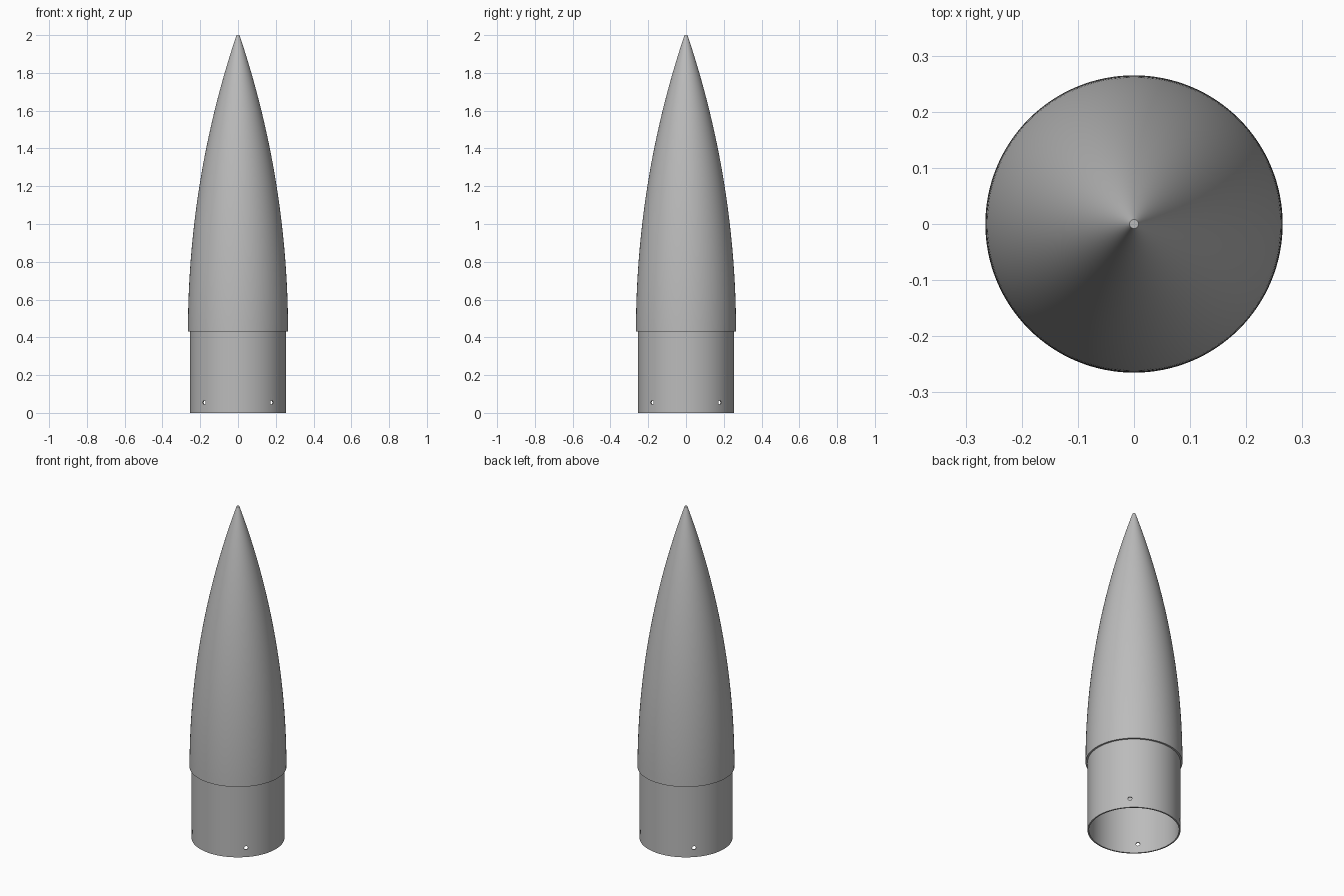
import bpy, bmesh, math
from mathutils import Matrix

SEGMENTS = 128
BODY_R, SHOULDER_R, WALL = 0.265, 0.254, 0.008
STEP_Z, TOP_Z, TIP_R = 0.43, 2.0, 0.008
HOLE_Z, HOLE_R = 0.055, 0.011

cube = bpy.data.objects.get("Cube")
if cube:
    bpy.data.objects.remove(cube, do_unlink=True)

grey = bpy.data.materials.new("plain grey")
grey.use_nodes = True
colour = (0.5, 0.5, 0.5, 1)
grey.diffuse_color = colour
grey.node_tree.nodes["Principled BSDF"].inputs["Base Color"].default_value = colour


def add_object(name, bm):
    mesh = bpy.data.meshes.new(name)
    bmesh.ops.recalc_face_normals(bm, faces=bm.faces)
    bm.to_mesh(mesh)
    bm.free()
    obj = bpy.data.objects.new(name, mesh)
    bpy.context.collection.objects.link(obj)
    mesh.materials.append(grey)
    return obj


def lathe(name, profile):
    """Turn a list of (radius, height) points around the z axis."""
    bm = bmesh.new()
    verts = [bm.verts.new((r, 0, z)) for r, z in profile]
    edges = [bm.edges.new(pair) for pair in zip(verts, verts[1:])]
    bmesh.ops.spin(bm, geom=verts + edges, cent=(0, 0, 0), axis=(0, 0, 1),
                   angle=math.tau, steps=SEGMENTS, use_merge=True)
    bmesh.ops.remove_doubles(bm, verts=bm.verts, dist=1e-5)
    return add_object(name, bm)


def ogive(base_r, length, end, steps=48):
    """Circular arc, tangent to the body, cut off at height `end`."""
    rho = (base_r ** 2 + length ** 2) / (2 * base_r)
    for i in range(steps + 1):
        h = end * i / steps
        yield math.sqrt(rho ** 2 - h ** 2) - (rho - base_r), STEP_Z + h


# Hollow shell: shoulder, step, curved nose and the cavity inside
height = TOP_Z - STEP_Z
full_length = height + 0.023
inner_r = SHOULDER_R - WALL
outer = list(ogive(BODY_R, full_length, height))
outer[-1] = (TIP_R, TOP_Z)
cavity = list(ogive(inner_r, height - 0.05, height - 0.05))
cavity[-1] = (0, cavity[-1][1])
collar_z = 2 * HOLE_Z
profile = [(inner_r, collar_z), (inner_r, 0), (SHOULDER_R, 0),
           (SHOULDER_R, collar_z), (SHOULDER_R, STEP_Z)]
profile += outer + [(0, TOP_Z)]
shell = lathe("nose_cone_shell", profile)

# Inner lining joined to the shell along its open edge
bm = bmesh.new()
bm.from_mesh(shell.data)
lining = lathe("lining", [(inner_r, collar_z)] + cavity)
bm.from_mesh(lining.data)
bpy.data.objects.remove(lining, do_unlink=True)
bmesh.ops.remove_doubles(bm, verts=bm.verts, dist=1e-5)
bmesh.ops.recalc_face_normals(bm, faces=bm.faces)
bm.to_mesh(shell.data)
bm.free()

# Four screw holes on the diagonals of the shoulder
bm = bmesh.new()
for k in range(4):
    place = (Matrix.Rotation(math.radians(45 + 90 * k), 4, 'Z')
             @ Matrix.Translation((SHOULDER_R, 0, HOLE_Z))
             @ Matrix.Rotation(math.pi / 2, 4, 'Y'))
    bmesh.ops.create_cone(bm, cap_ends=True, segments=24, radius1=HOLE_R,
                          radius2=HOLE_R, depth=0.1, matrix=place)
cutter = add_object("screw_hole_cutter", bm)
cutter.hide_render = True
cutter.hide_set(True)

bpy.ops.object.select_all(action='DESELECT')
shell.select_set(True)
bpy.context.view_layer.objects.active = shell
cut = shell.modifiers.new("screw_holes", 'BOOLEAN')
cut.operation, cut.solver, cut.object = 'DIFFERENCE', 'EXACT', cutter
bpy.ops.object.modifier_apply(modifier=cut.name)
bpy.data.objects.remove(cutter, do_unlink=True)
bpy.ops.object.shade_smooth_by_angle(angle=math.radians(30))
